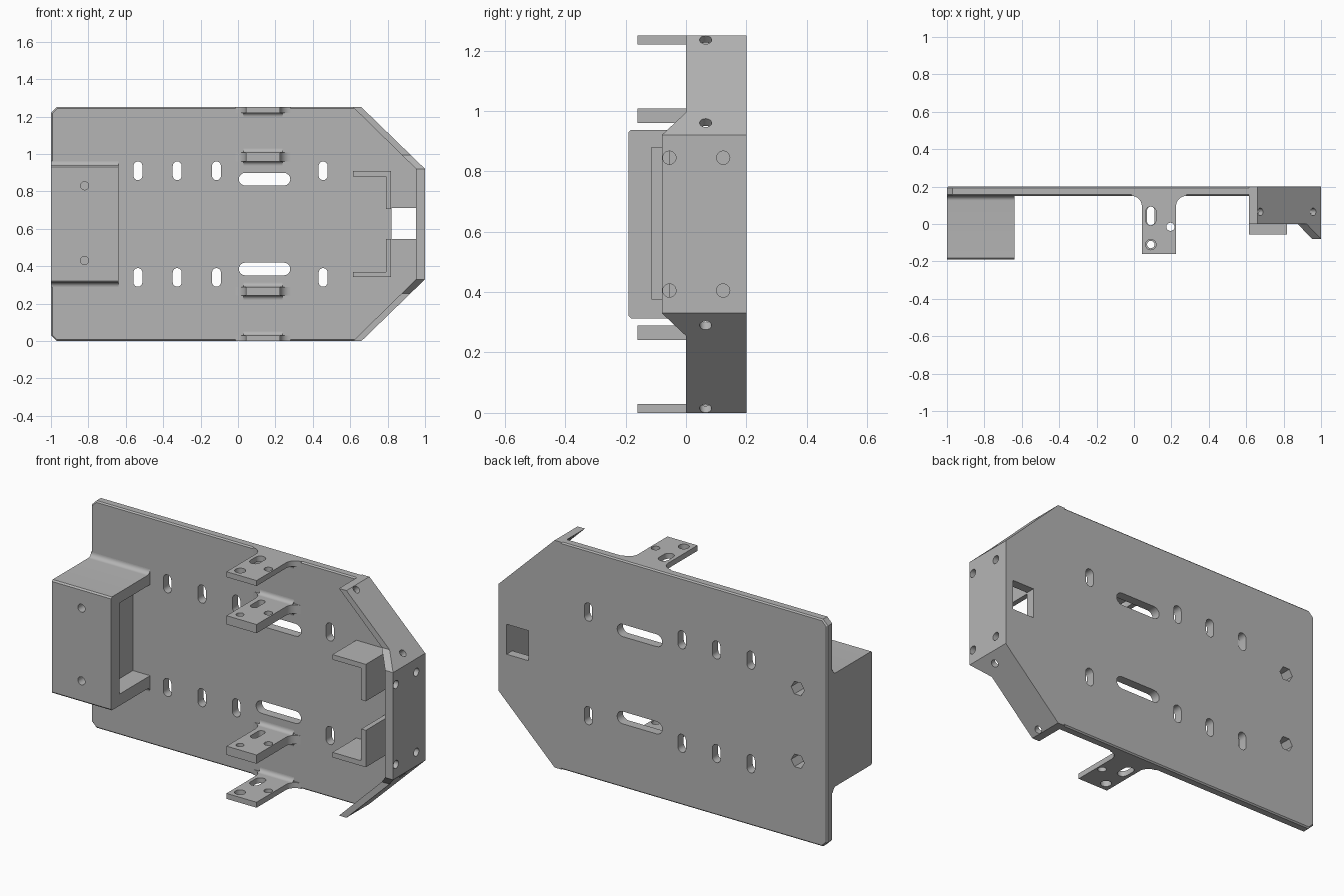
import bpy
import bmesh
from math import cos, sin, pi, radians
from mathutils import Matrix, Vector

if "Cube" in bpy.data.objects:
    bpy.data.objects.remove(bpy.data.objects["Cube"], do_unlink=True)

H = 1.25                     # plate height
FRONT, BACK = 0.15, 0.2      # plate faces

grey = bpy.data.materials.new("plain grey")
grey.use_nodes = True
COLOUR = (0.46, 0.46, 0.46, 1)
grey.diffuse_color = COLOUR
grey.node_tree.nodes["Principled BSDF"].inputs["Base Color"].default_value = COLOUR


def prism(bm, pts, axis, lo, hi):
    """Extrude a 2D outline along an axis."""
    place = {"x": lambda a, b, t: (t, a, b),
             "y": lambda a, b, t: (a, t, b),
             "z": lambda a, b, t: (a, b, t)}[axis]
    rings = [[bm.verts.new(place(a, b, t)) for a, b in pts] for t in (lo, hi)]
    faces = [bm.faces.new(ring) for ring in rings]
    for i in range(len(pts)):
        j = (i + 1) % len(pts)
        faces.append(bm.faces.new((rings[0][i], rings[0][j], rings[1][j], rings[1][i])))
    bmesh.ops.recalc_face_normals(bm, faces=faces)


def rect(a0, a1, b0, b1):
    return [(a0, b0), (a1, b0), (a1, b1), (a0, b1)]


def arc(a, b, r, start, end, n=8):
    return [(a + r * cos(radians(start + (end - start) * i / n)),
             b + r * sin(radians(start + (end - start) * i / n))) for i in range(n + 1)]


def circle(a, b, r, n=20):
    return arc(a, b, r, 0, 360, n)[:-1]


def slot(a, b, w, h):
    """Rounded slot centred on a, b."""
    r = min(w, h) / 2
    if h > w:
        d = h / 2 - r
        return arc(a, b + d, r, 0, 180) + arc(a, b - d, r, 180, 360)
    d = w / 2 - r
    return arc(a + d, b, r, -90, 90) + arc(a - d, b, r, 90, 270)


def flip(pts):
    return [(a, H - b) for a, b in pts]


def both(pts):
    return (pts, flip(pts))


def tube(bm, centre, direction, r, depth):
    turn = Vector(direction).to_track_quat("Z", "Y").to_matrix().to_4x4()
    bmesh.ops.create_cone(bm, cap_ends=True, segments=20, radius1=r, radius2=r,
                          depth=depth, matrix=Matrix.Translation(centre) @ turn)


def finish(name, bm):
    mesh = bpy.data.meshes.new(name)
    bm.to_mesh(mesh)
    bm.free()
    obj = bpy.data.objects.new(name, mesh)
    bpy.context.collection.objects.link(obj)
    mesh.materials.append(grey)
    return obj


def activate(obj):
    bpy.ops.object.select_all(action="DESELECT")
    obj.select_set(True)
    bpy.context.view_layer.objects.active = obj


def cut(obj, bm):
    """Subtract the cutter mesh and throw it away."""
    cutter = finish("cutter", bm)
    cutter.hide_render = True
    mod = obj.modifiers.new("cut", "BOOLEAN")
    mod.object, mod.operation, mod.solver = cutter, "DIFFERENCE", "EXACT"
    activate(obj)
    bpy.ops.object.modifier_apply(modifier=mod.name)
    bpy.data.objects.remove(cutter, do_unlink=True)


def smooth(obj):
    activate(obj)
    bpy.ops.object.shade_smooth_by_angle(angle=radians(30))


def screw_cutters(bm):
    """Screw holes with hexagonal nut pockets in the back."""
    for z in (0.43, 0.83):
        prism(bm, circle(-0.82, z, 0.022), "y", -0.3, 0.11)
        prism(bm, circle(-0.82, z, 0.04, 6), "y", 0.1, 0.3)


# Back plate with slots and window
outline = [(-0.97, 0), (0.66, 0), (1, 0.33), (1, 0.92), (0.66, H), (-0.97, H),
           (-1, H - 0.03), (-1, 0.03)]
bm = bmesh.new()
prism(bm, outline, "y", FRONT, BACK)
plate = finish("back_plate", bm)
bevel = plate.modifiers.new("bevel", "BEVEL")
bevel.width, bevel.segments, bevel.limit_method = 0.007, 1, "ANGLE"
bevel.angle_limit = radians(60)
activate(plate)
bpy.ops.object.modifier_apply(modifier="bevel")
bm = bmesh.new()
for x in (-0.535, -0.325, -0.115, 0.455):
    for pts in both(slot(x, 0.34, 0.048, 0.1)):
        prism(bm, pts, "y", 0.1, 0.3)
for pts in both(slot(0.142, 0.385, 0.275, 0.068)):
    prism(bm, pts, "y", 0.1, 0.3)
prism(bm, rect(0.82, 0.952, 0.545, 0.71), "y", 0.1, 0.3)
screw_cutters(bm)
cut(plate, bm)
smooth(plate)

# Mounting block with filleted root and side pocket
f, c = 0.025, 0.008
lower = [(-0.19, 0.313 + c), (-0.19 + c, 0.313)] + arc(FRONT - f, 0.313 - f, f, 90, 0) + [(0.16, 0.313 - f)]
upper = [(-0.19, 0.937 - c), (-0.19 + c, 0.937)] + arc(FRONT - f, 0.937 + f, f, -90, 0) + [(0.16, 0.937 + f)]
bm = bmesh.new()
prism(bm, lower + upper[::-1], "x", -1, -0.64)
block = finish("mounting_block", bm)
bm = bmesh.new()
prism(bm, rect(-0.115, FRONT, 0.377, 0.878), "x", -0.745, -0.6)
screw_cutters(bm)
cut(block, bm)
smooth(block)

# Angled end wall running round the pointed end
bm = bmesh.new()
prism(bm, [(0.615, 0), (0.66, 0), (1, 0.33), (1, 0.92), (0.66, H), (0.615, H),
           (0.952, 0.92), (0.952, 0.33)], "y", -0.08, BACK)
wall = finish("end_wall", bm)
bm = bmesh.new()
for pts in both([(0, 1.4), (0, 0.995), (-0.16, 0.845), (-0.16, 1.4)]):
    prism(bm, pts, "x", 0.5, 1.1)
cut(wall, bm)
bm = bmesh.new()
for y in (-0.055, 0.123):
    for z in (0.405, H - 0.405):
        tube(bm, (0.98, y, z), (1, 0, 0), 0.022, 0.14)
for x, z in ((0.675, 1.235), (0.958, 0.96)):
    tube(bm, (x, 0.065, z), (1, 0, 1), 0.02, 0.14)
    tube(bm, (x, 0.065, H - z), (1, 0, -1), 0.02, 0.14)
cut(wall, bm)
smooth(wall)

# Corner brackets next to the window
corner = [(0.615, 0.342), (0.818, 0.342), (0.818, 0.545), (0.79, 0.545), (0.79, 0.37), (0.615, 0.37)]
for side, pts in zip(("lower", "upper"), both(corner)):
    bm = bmesh.new()
    prism(bm, pts, "y", -0.057, 0.16)
    finish(side + "_corner_bracket", bm)

# Four drilled tabs with filleted roots
R, X0, X1 = 0.055, 0.042, 0.225
tab_outline = ([(X0, -0.16), (X1, -0.16)] + arc(X1 + R, FRONT - R, R, 180, 90)
               + [(X1 + R, 0.16), (X0 - R, 0.16)] + arc(X0 - R, FRONT - R, R, 90, 0))
tabs = (("bottom_tab", 0, 0.03, 0.028), ("lower_tab", 0.242, 0.29, 0.02),
        ("upper_tab", H - 0.29, H - 0.242, 0.02), ("top_tab", H - 0.03, H, 0.028))
for name, lo, hi, r in tabs:
    bm = bmesh.new()
    prism(bm, tab_outline, "z", lo, hi)
    tab = finish(name, bm)
    bm = bmesh.new()
    prism(bm, slot(0.09, 0.043, 2 * r, 0.1), "z", lo - 0.1, hi + 0.1)
    prism(bm, circle(0.09, -0.11, r), "z", lo - 0.1, hi + 0.1)
    prism(bm, circle(0.195, -0.015, 0.022), "z", lo - 0.1, hi + 0.1)
    cut(tab, bm)
    smooth(tab)
    # Small fillets above and below the root
    bm = bmesh.new()
    g = 0.022
    if lo > 0:
        prism(bm, arc(FRONT - g, lo - g, g, 90, 0) + [(FRONT, lo)], "x", X0 - 0.012, X1 + 0.012)
    if hi < H:
        prism(bm, arc(FRONT - g, hi + g, g, -90, 0) + [(FRONT, hi)], "x", X0 - 0.012, X1 + 0.012)
    smooth(finish(name + "_fillet", bm))
